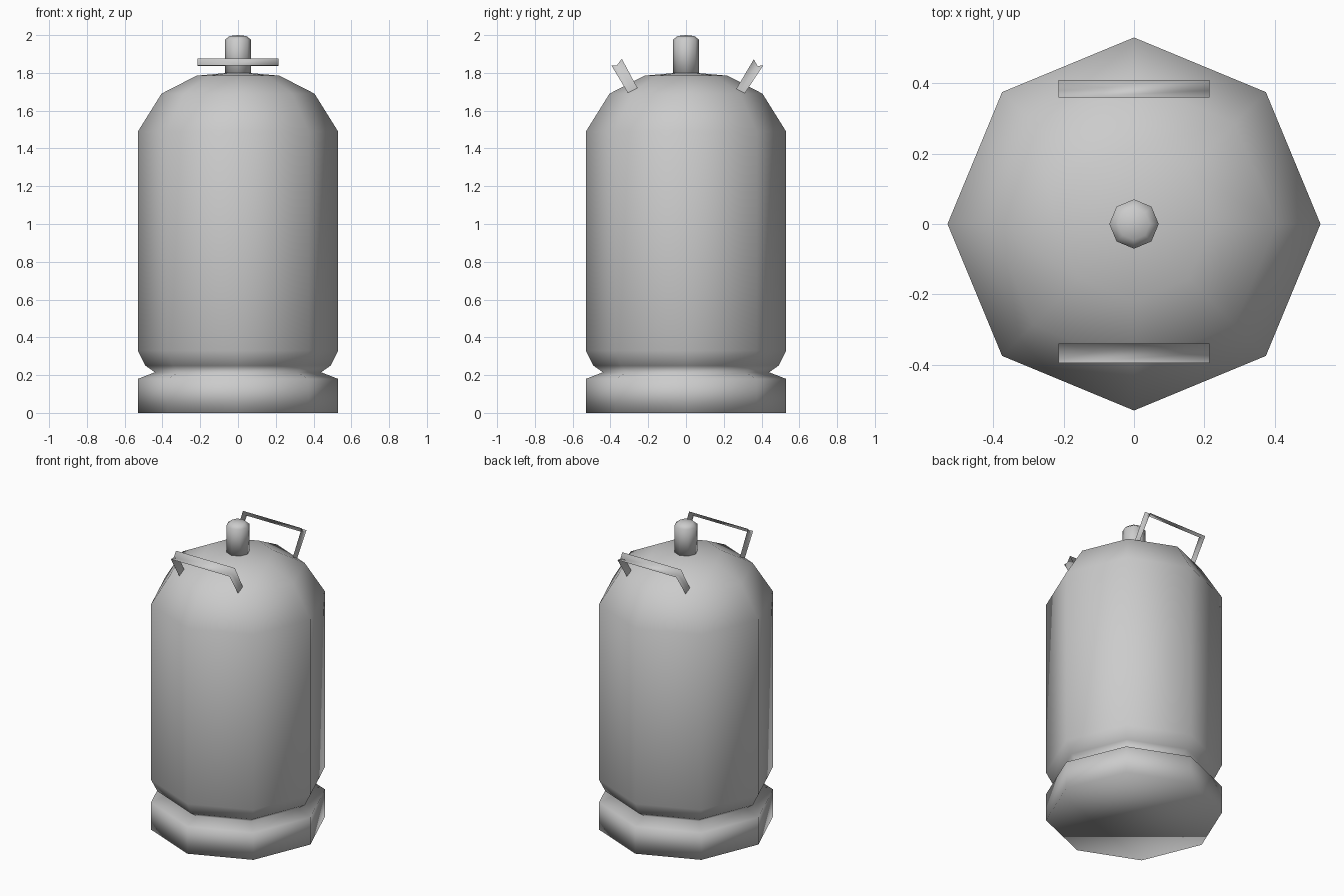
import bpy, bmesh
from math import cos, sin, pi

cube = bpy.data.objects.get("Cube")
if cube:
    bpy.data.objects.remove(cube, do_unlink=True)

# One painted metal colour
metal = bpy.data.materials.new("grey_metal")
metal.use_nodes = True
grey = (0.6, 0.6, 0.6, 1)
metal.diffuse_color = grey
metal.node_tree.nodes["Principled BSDF"].inputs["Base Color"].default_value = grey


def finish(name, bm, closed=True):
    """Turn a bmesh into a smooth shaded object."""
    if closed:
        bmesh.ops.recalc_face_normals(bm, faces=bm.faces[:])
    for f in bm.faces:
        f.smooth = True
    mesh = bpy.data.meshes.new(name)
    bm.to_mesh(mesh)
    bm.free()
    mesh.materials.append(metal)
    obj = bpy.data.objects.new(name, mesh)
    bpy.context.collection.objects.link(obj)
    return obj


def lathe(name, profile, tip, sides=8):
    """Turn a (radius, height) profile around z, closed by a flat base and a tip."""
    bm = bmesh.new()
    rings = [[bm.verts.new((r * cos(2 * pi * i / sides), r * sin(2 * pi * i / sides), z))
              for i in range(sides)] for r, z in profile]
    apex = bm.verts.new((0, 0, tip))
    bm.faces.new(rings[0][::-1])
    for i in range(sides):
        j = (i + 1) % sides
        for low, high in zip(rings, rings[1:]):
            bm.faces.new((low[i], low[j], high[j], high[i]))
        bm.faces.new((rings[-1][i], rings[-1][j], apex))
    return finish(name, bm)


def handle(name, bottom, top, half_width=0.215):
    """Thin U-shaped strap: each leg section runs across (y, z) points."""
    bm = bmesh.new()
    path = [(-half_width, bottom), (-half_width, top), (half_width, top), (half_width, bottom)]
    rows = [[bm.verts.new((x, y, z)) for y, z in section] for x, section in path]
    for a, b in zip(rows, rows[1:]):
        for k in range(len(a) - 1):
            quad = (a[k], a[k + 1], b[k + 1], b[k])
            # Keep the outside of the strap facing outwards
            bm.faces.new(quad if top[0][0] < 0 else quad[::-1])
    bm.normal_update()
    if sum(f.normal.z for f in bm.faces) < 0:
        bmesh.ops.reverse_faces(bm, faces=bm.faces[:])
    return finish(name, bm, closed=False)


# Tank with foot ring, waist and domed shoulder
lathe("tank_body", [(0.53, 0), (0.53, 0.18), (0.44, 0.215), (0.49, 0.25), (0.53, 0.33),
                    (0.53, 1.49), (0.405, 1.69), (0.22, 1.785)], 1.805)

# Valve on top
lathe("valve", [(0.07, 1.78), (0.07, 1.975), (0.045, 1.995)], 2.0)

# Carrying handles: outer edge, shallow middle groove, inner edge
handle("front_handle",
       [(-0.305, 1.69), (-0.281, 1.705), (-0.257, 1.72)],
       [(-0.395, 1.84), (-0.367, 1.839), (-0.34, 1.875)])
handle("back_handle",
       [(0.31, 1.69), (0.285, 1.697), (0.26, 1.705)],
       [(0.409, 1.84), (0.379, 1.836), (0.359, 1.872)])
